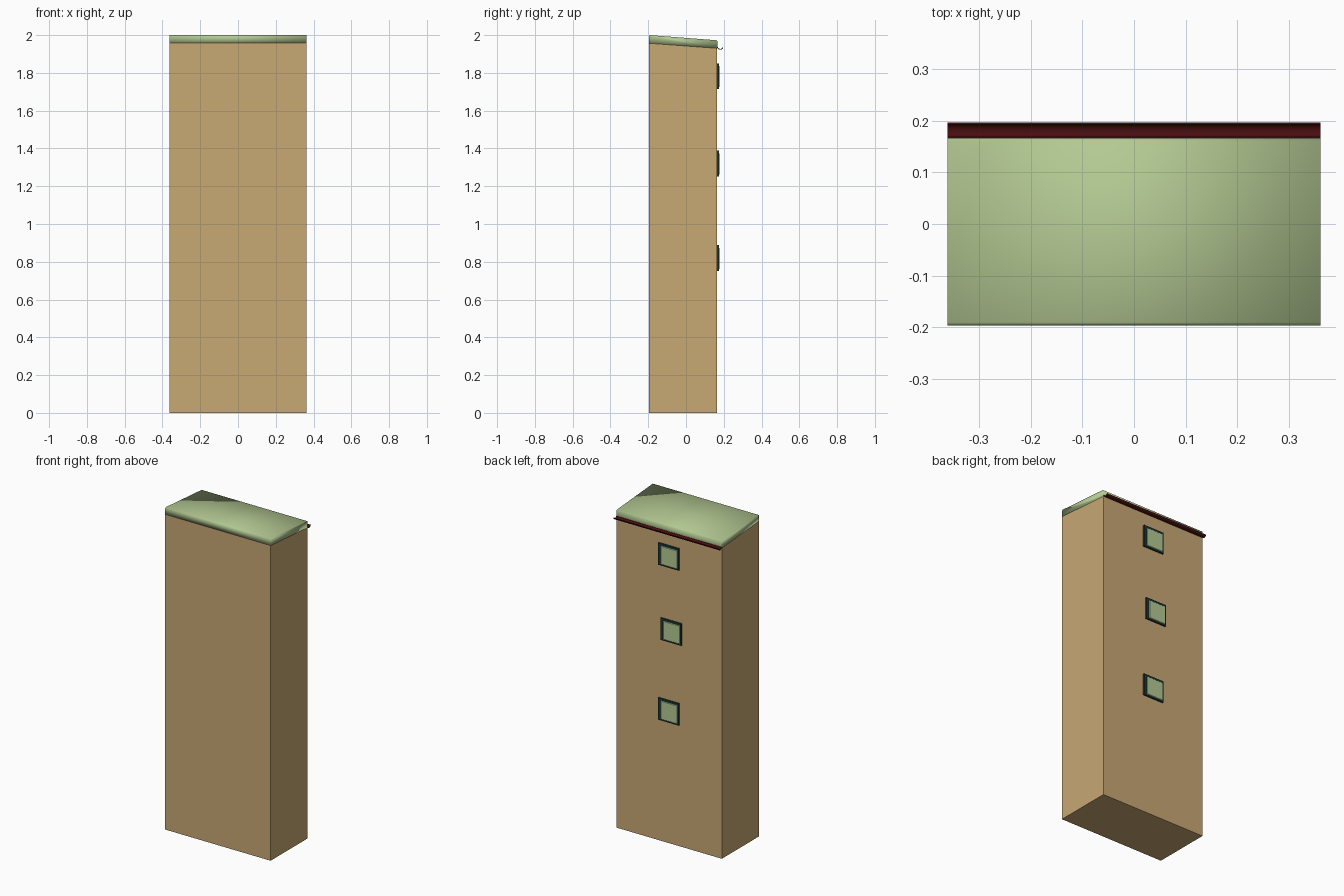
import bpy, math

if "Cube" in bpy.data.objects:
    bpy.data.objects.remove(bpy.data.objects["Cube"])

W = 0.362            # half width
YF, YB = -0.197, 0.165


def material(name, srgb):
    m = bpy.data.materials.new(name)
    lin = [((c / 255 + 0.055) / 1.055) ** 2.4 if c > 10 else c / 255 / 12.92 for c in srgb]
    m.diffuse_color = (*lin, 1)
    m.use_nodes = True
    m.node_tree.nodes["Principled BSDF"].inputs["Base Color"].default_value = m.diffuse_color
    return m


TAN = material("tan wall", (200, 168, 116))
GREEN = material("pale green", (180, 202, 147))
RED = material("dark red", (72, 13, 15))
TEAL = material("dark teal", (26, 56, 58))


def extrude_profile(name, profile, mat, half=W):
    """Extrude a closed (y, z) outline along x."""
    n = len(profile)
    verts = [(x, y, z) for x in (-half, half) for y, z in profile]
    faces = [tuple(range(n))[::-1], tuple(range(n, 2 * n))]
    faces += [(i, (i + 1) % n, n + (i + 1) % n, n + i) for i in range(n)]
    me = bpy.data.meshes.new(name)
    me.from_pydata(verts, [], faces)
    me.materials.append(mat)
    ob = bpy.data.objects.new(name, me)
    bpy.context.collection.objects.link(ob)
    return ob


def box(name, x0, x1, y0, y1, z0, z1, mat):
    ob = extrude_profile(name, [(y0, z0), (y1, z0), (y1, z1), (y0, z1)], mat, (x1 - x0) / 2)
    ob.location.x = (x0 + x1) / 2
    return ob


# Wall block with a sloping top
extrude_profile("wall_block", [(YF, 0), (YB, 0), (YB, 1.930), (YF, 1.957)], TAN)

# Sloping roof slab with softened, smooth-shaded front and back edges
roof = extrude_profile("roof_slab", [
    (YF, 1.957), (YB, 1.930), (YB + 0.002, 1.934), (YB + 0.002, 1.967),
    (YB - 0.005, 1.973), (YF + 0.006, 2.0), (YF, 1.995)], GREEN)
roof.data.shade_smooth()

# Half-pipe gutter along the back
cy, cz = 0.181, 1.936
arc = [math.pi + math.pi * i / 10 for i in range(11)]
outer = [(cy + 0.016 * math.cos(a), cz + 0.013 * math.sin(a)) for a in arc]
inner = [(cy + 0.012 * math.cos(a), cz + 0.009 * math.sin(a)) for a in reversed(arc)]
gutter = extrude_profile("gutter", outer + inner, RED)
bpy.context.view_layer.objects.active = gutter
gutter.select_set(True)
bpy.ops.object.shade_smooth_by_angle(angle=math.radians(40))

# Three back windows: frame plate with an offset pane
for i, (x, z) in enumerate([(0.0, 0.82), (-0.017, 1.32), (0.0, 1.782)]):
    frame = box(f"window_frame_{i}", x - 0.071, x + 0.071, YB - 0.002, YB + 0.009,
                z - 0.068, z + 0.068, TEAL)
    pane = box(f"window_pane_{i}", x - 0.064, x + 0.052, YB, YB + 0.012,
               z - 0.06, z + 0.056, GREEN)
    bev = pane.modifiers.new("soft_edge", 'BEVEL')
    bev.width = 0.003
